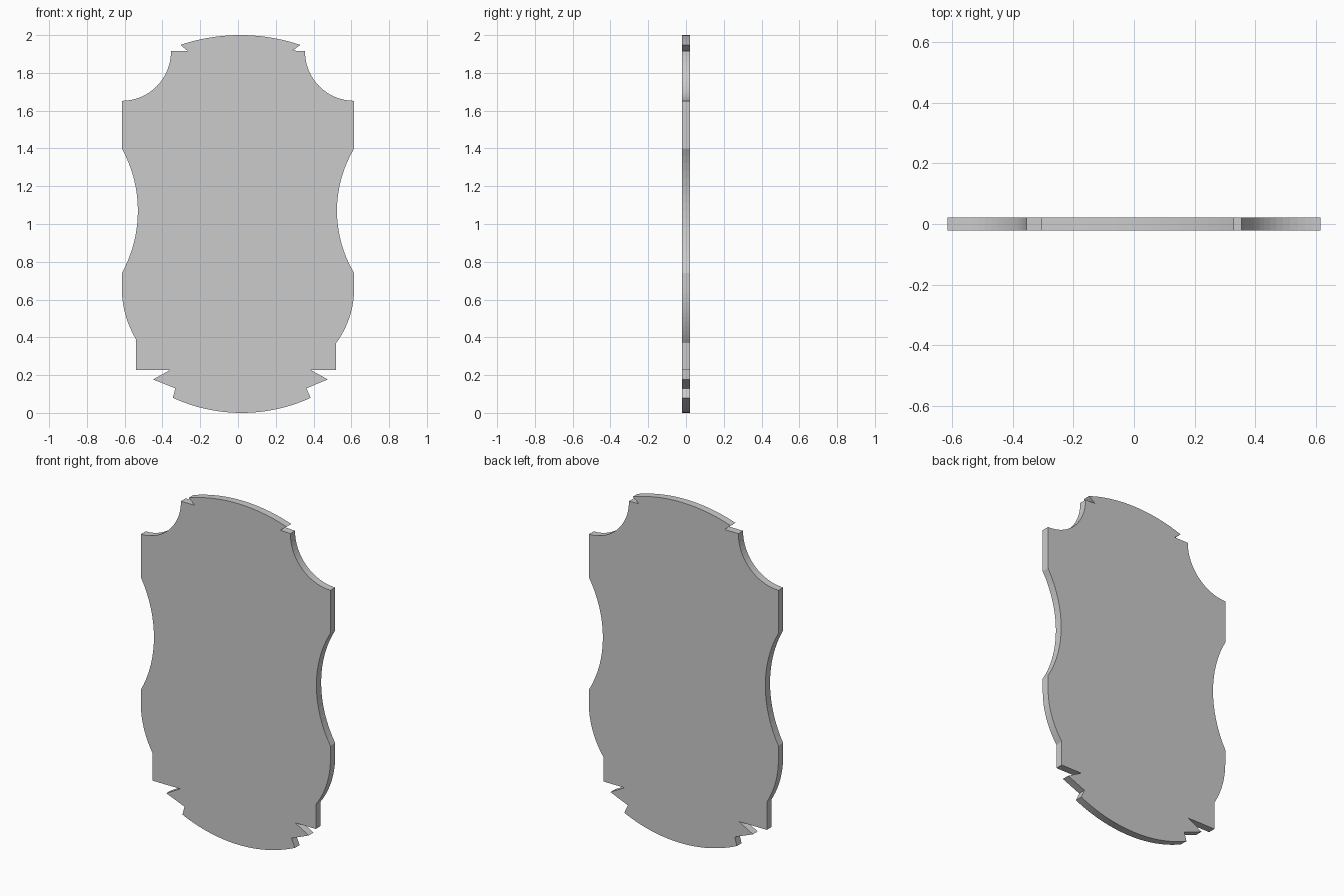
import bpy, bmesh, math
from mathutils import Vector
from mathutils.geometry import intersect_line_line

if "Cube" in bpy.data.objects:
    bpy.data.objects.remove(bpy.data.objects["Cube"])

HALF_DEPTH = 0.022


def arc(a, m, b, n=16):
    """Points on the circle from a through m to b."""
    (ax, ay), (bx, by), (cx, cy) = a, m, b
    d = 2 * (ax * (by - cy) + bx * (cy - ay) + cx * (ay - by))
    a2, b2, c2 = ax * ax + ay * ay, bx * bx + by * by, cx * cx + cy * cy
    ox = (a2 * (by - cy) + b2 * (cy - ay) + c2 * (ay - by)) / d
    oy = (a2 * (cx - bx) + b2 * (ax - cx) + c2 * (bx - ax)) / d
    r = math.hypot(ax - ox, ay - oy)
    t0 = math.atan2(ay - oy, ax - ox)
    sweep = math.atan2(cy - oy, cx - ox) - t0
    sweep = (sweep + math.pi) % (2 * math.pi) - math.pi
    return [(ox + r * math.cos(t0 + sweep * i / n),
             oy + r * math.sin(t0 + sweep * i / n)) for i in range(n + 1)]


def side(top_tip, top_notch, waist, hip, step, bottom_teeth):
    """One edge of the board, top to bottom, with positive x."""
    pts = [top_tip, top_notch]
    # scooped shoulder
    k = 0.26 * math.sqrt(0.5)
    pts += arc((0.355, 1.915), (0.615 - k, 1.912 - k), (0.615, 1.652))
    # concave waist
    pts += arc((0.615, 1.40), (waist, 1.07), (0.615, 0.74))
    # rounded hip
    drop, rise = 0.615 - hip[0], 0.66 - hip[1]
    r = (drop ** 2 + rise ** 2) / (2 * drop)
    end = math.asin(rise / r)
    pts += [(0.615 - r + r * math.cos(end * i / 12),
             0.66 - r * math.sin(end * i / 12)) for i in range(13)]
    # square step and jagged teeth
    pts += [(hip[0], 0.227), (step, 0.227)] + bottom_teeth
    return pts


right = side((0.33, 1.948), (0.29, 1.918), 0.524, (0.52, 0.37), 0.385,
             [(0.475, 0.177), (0.362, 0.13), (0.385, 0.08)])
left = side((0.305, 1.948), (0.265, 1.915), 0.53, (0.54, 0.39), 0.36,
            [(0.45, 0.177), (0.332, 0.13), (0.345, 0.08)])
left = [(-x, z) for x, z in reversed(left)]

# closed outline: right edge, bottom bow, left edge, top bow
outline = right + arc(right[-1], (0.02, 0.0), left[0], 28)[1:-1]
outline += left + arc(left[-1], (0.012, 2.0), right[0], 28)[1:-1]

# extrude the outline into a flat board
bm = bmesh.new()
face = bm.faces.new([bm.verts.new((x, -HALF_DEPTH, z)) for x, z in outline])
result = bmesh.ops.extrude_face_region(bm, geom=[face], use_keep_orig=True)
for v in result["geom"]:
    if isinstance(v, bmesh.types.BMVert):
        v.co.y = HALF_DEPTH
bmesh.ops.recalc_face_normals(bm, faces=bm.faces)
mesh = bpy.data.meshes.new("board")
bm.to_mesh(mesh)
bm.free()
board = bpy.data.objects.new("board", mesh)
bpy.context.collection.objects.link(board)
